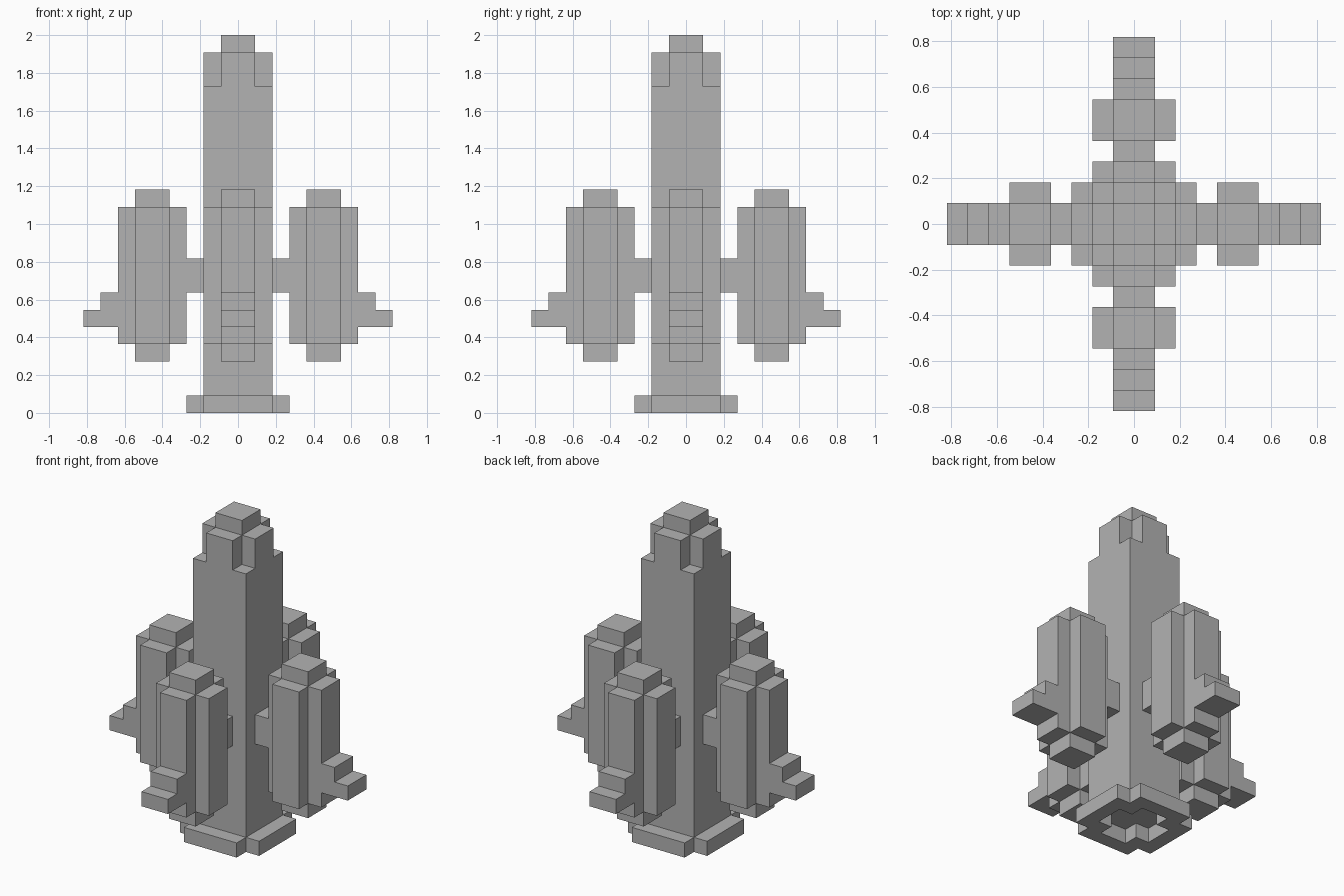
import bpy
import bmesh
from math import pi
from mathutils import Matrix

U = 1 / 11  # one building block

old = bpy.data.objects.get("Cube")
if old:
    bpy.data.objects.remove(old, do_unlink=True)

grey = bpy.data.materials.new("stone grey")
grey.use_nodes = True
grey.diffuse_color = (0.45, 0.45, 0.45, 1)
grey.node_tree.nodes["Principled BSDF"].inputs["Base Color"].default_value = grey.diffuse_color


def plus(a, b):
    """Plus-shaped outline, arms reaching a, half as wide as b."""
    return [(a, -b), (a, b), (b, b), (b, a), (-b, a), (-b, b),
            (-a, b), (-a, -b), (-b, -b), (-b, -a), (b, -a), (b, -b)]


def square(a):
    return [(a, -a), (a, a), (-a, a), (-a, -a)]


def prism(bm, outline, low, high, x=0, sideways=False):
    """Extrude an outline up, or along y when sideways."""
    verts = [bm.verts.new((px + x, py, low)) for px, py in outline]
    face = bm.faces.new(verts)
    new = bmesh.ops.extrude_face_region(bm, geom=[face], use_keep_orig=True)["geom"]
    top = [g for g in new if isinstance(g, bmesh.types.BMVert)]
    bmesh.ops.translate(bm, verts=top, vec=(0, 0, high - low))
    if sideways:
        bmesh.ops.rotate(bm, verts=verts + top, matrix=Matrix.Rotation(pi / 2, 3, "X"))


def mesh_of(name, bm):
    bmesh.ops.recalc_face_normals(bm, faces=bm.faces[:])
    bmesh.ops.scale(bm, verts=bm.verts[:], vec=(U, U, U))
    mesh = bpy.data.meshes.new(name)
    bm.to_mesh(mesh)
    bm.free()
    mesh.materials.append(grey)
    return mesh


def place(name, mesh, turn=0.0):
    obj = bpy.data.objects.new(name, mesh)
    obj.rotation_euler.z = turn
    bpy.context.collection.objects.link(obj)


def solid(name, outline, low, high, **options):
    bm = bmesh.new()
    prism(bm, outline, low, high, **options)
    return mesh_of(name, bm)


# Central tower with its stepped tip
place("tower", solid("tower", square(2), 1, 19))
place("tower_crown", solid("tower_crown", plus(2, 1), 19, 21))
place("tower_tip", solid("tower_tip", square(1), 21, 22))

# Base ring with a plus-shaped nozzle opening underneath
bm = bmesh.new()
loops = [[bm.verts.new((x, y, z)) for x, y in plus(a, a - 1)]
         for a, z in ((3, 0), (3, 1), (2, 1), (2, 0))]
for k in range(4):
    p, q = loops[k], loops[(k + 1) % 4]
    for i in range(12):
        j = (i + 1) % 12
        bm.faces.new((p[i], p[j], q[j], q[i]))
place("base_ring", mesh_of("base_ring", bm))

# Side booster parts, made once facing +x
fin_steps = [(7, 5), (9, 5), (9, 6), (8, 6), (8, 7), (7, 7)]
booster_parts = {
    "booster": solid("booster", plus(2, 1), 4, 12, x=5),
    "booster_cap": solid("booster_cap", square(1), 12, 13, x=5),
    "booster_nozzle": solid("booster_nozzle", square(1), 3, 4, x=5),
    "booster_strut": solid("booster_strut", [(2, -1), (3, -1), (3, 1), (2, 1)], 7, 9),
    "booster_fin": solid("booster_fin", fin_steps, -1, 1, sideways=True),
}

# Four boosters around the tower
for n, side in enumerate(("left", "back", "right", "front")):
    for part, mesh in booster_parts.items():
        place(f"{side}_{part}", mesh, n * pi / 2)
